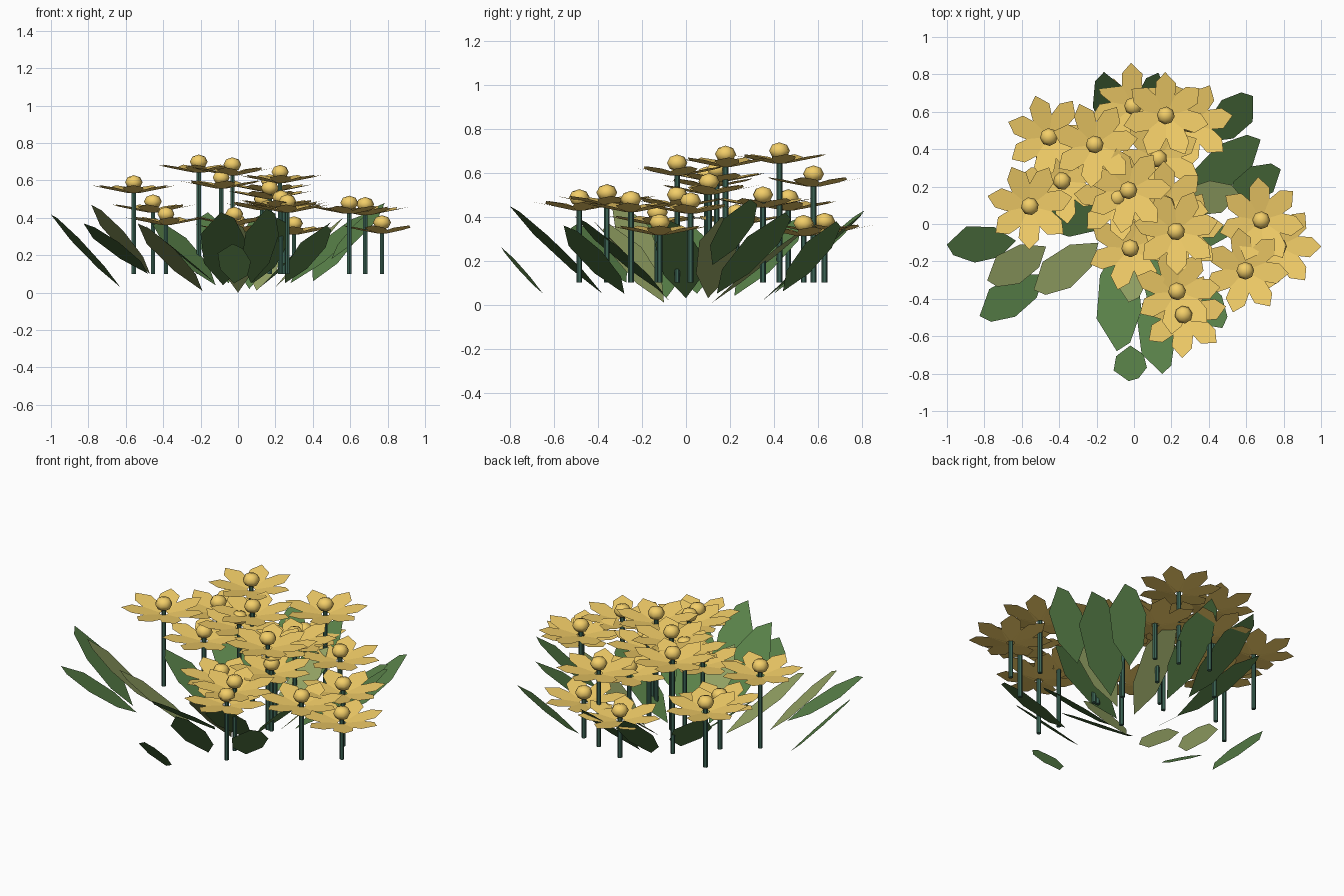
import bpy, random
from math import sin, cos, pi
from mathutils import Vector

if "Cube" in bpy.data.objects:
    bpy.data.objects.remove(bpy.data.objects["Cube"])

random.seed(4)


def material(name, rgb):
    m = bpy.data.materials.new(name)
    m.diffuse_color = (*rgb, 1)
    m.use_nodes = True
    m.node_tree.nodes["Principled BSDF"].inputs["Base Color"].default_value = m.diffuse_color
    return m


GOLD = material("petal_gold", (0.90, 0.62, 0.14))
GREEN = material("leaf_green", (0.098, 0.216, 0.065))
OLIVE = material("leaf_olive", (0.30, 0.37, 0.13))
STEM = material("stem_green", (0.045, 0.127, 0.09))


def make_mesh(name, verts, faces, mat):
    me = bpy.data.meshes.new(name)
    me.from_pydata(verts, [], faces)
    me.materials.append(mat)
    return me


def place(name, me, loc=(0, 0, 0), turn=0):
    ob = bpy.data.objects.new(name, me)
    ob.location = loc
    ob.rotation_euler.z = turn
    bpy.context.collection.objects.link(ob)
    return ob


# Shared ring of seven petals rising gently outwards, origin at the flower centre
PETAL = [(0.02, -0.02), (0.10, -0.05), (0.17, -0.058), (0.232, 0),
         (0.18, 0.05), (0.11, 0.054), (0.02, 0.02)]
pv, pf = [], []
for i in range(7):
    a = i * 2 * pi / 7
    pf.append(list(range(len(pv), len(pv) + len(PETAL))))
    for r, w in PETAL:
        pv.append((r * cos(a) - w * sin(a), r * sin(a) + w * cos(a),
                   -0.062 + 0.2 * r))
petal_mesh = make_mesh("petals", pv, pf, GOLD)

# Shared rounded centre
bpy.ops.mesh.primitive_uv_sphere_add(segments=8, ring_count=4, radius=0.048)
ball = bpy.context.object
centre_mesh = ball.data
for v in centre_mesh.vertices:
    v.co.z *= 0.8
for p in centre_mesh.polygons:
    p.use_smooth = True
centre_mesh.materials.append(GOLD)
bpy.data.objects.remove(ball)

# Flowers: x, y and height of the centre
FLOWERS = [(-.557, .095, .59), (-.455, .465, .487), (-.385, .23, .42),
           (-.21, .425, .70), (-.03, .18, .685), (-.09, .14, .615),
           (-.02, -.13, .42), (-.005, .63, .38), (.17, .58, .595),
           (.30, .535, .37), (.13, .35, .50), (.225, -.04, .645),
           (.25, -.04, .50), (.23, -.36, .51), (.265, -.485, .487),
           (.595, -.25, .48), (.68, .02, .473), (.77, -.12, .375),
           (.17, .105, .56)]
for i, (x, y, z) in enumerate(FLOWERS):
    turn = 0 if x > 0.75 else random.uniform(0, 2 * pi / 7)
    place(f"flower_petals_{i}", petal_mesh, (x, y, z), turn)
    place(f"flower_centre_{i}", centre_mesh, (x, y, z), turn)
    bpy.ops.mesh.primitive_cylinder_add(vertices=6, radius=0.013,
                                        depth=z - 0.13,
                                        location=(x, y, (z + 0.07) / 2))
    stem = bpy.context.object
    stem.name = f"stem_{i}"
    stem.data.materials.append(STEM)

# Flat angular leaf outline: distance along the leaf, fraction of half width
LEAF = [(0, 0), (0.25, 0.8), (0.62, 1), (0.92, 0.5), (1, -0.1),
        (0.7, -1), (0.3, -0.85)]


def leaf(name, base, tip, width, mat, roll=0):
    base, tip = Vector(base), Vector(tip)
    d = tip - base
    side = Vector((-d.y, d.x, 0)).normalized()
    side = (side * cos(roll) + Vector((0, 0, sin(roll)))) * width / 2
    verts = [base + d * t + side * w for t, w in LEAF]
    place(name, make_mesh(name, verts, [list(range(len(LEAF)))[::-1]], mat))


# Leaves spreading outwards and upwards: base, tip, width
GREEN_LEAVES = [
    ((-.63, -.09, .03), (-1.0, -.12, .42), .20, .2),
    ((-.48, -.27, .10), (-.82, -.50, .37), .20),
    ((-.08, -.10, .04), (-.08, -.68, .43), .24),
    ((.07, -.38, .05), (.16, -.80, .45), .19, .1),
    ((-.02, -.65, .05), (-.02, -.84, .26), .18, -.15),
    ((.25, -.28, .05), (.48, -.55, .36), .20),
    ((.28, .14, .05), (.67, .46, .42), .22),
    ((.50, .12, .18), (.78, .30, .48), .18),
    ((.40, .44, .06), (.63, .69, .38), .20),
    ((-.05, .40, .05), (-.17, .81, .43), .20),
    ((.06, .35, .02), (.12, .81, .42), .20),
    ((-.12, .05, .05), (-.50, .02, .36), .20),
    ((-.12, .22, .04), (-.45, .52, .40), .22),
    ((.12, .0, .03), (.50, -.06, .38), .20),
    ((.08, -.10, .05), (.22, -.50, .40), .22),
]
OLIVE_LEAVES = [
    ((-.47, -.12, .10), (-.78, -.31, .47), .19),
    ((-.19, -.10, .01), (-.53, -.36, .37), .20),
    ((.0, -.06, .0), (-.02, -.42, .38), .18),
    ((.20, .10, .03), (.56, .17, .40), .18),
    ((.10, .12, .01), (.20, .56, .36), .18),
]
for mat, label, leaves in ((GREEN, "green", GREEN_LEAVES),
                           (OLIVE, "olive", OLIVE_LEAVES)):
    for i, spec in enumerate(leaves):
        leaf(f"{label}_leaf_{i}", *spec[:3], mat, *spec[3:])
